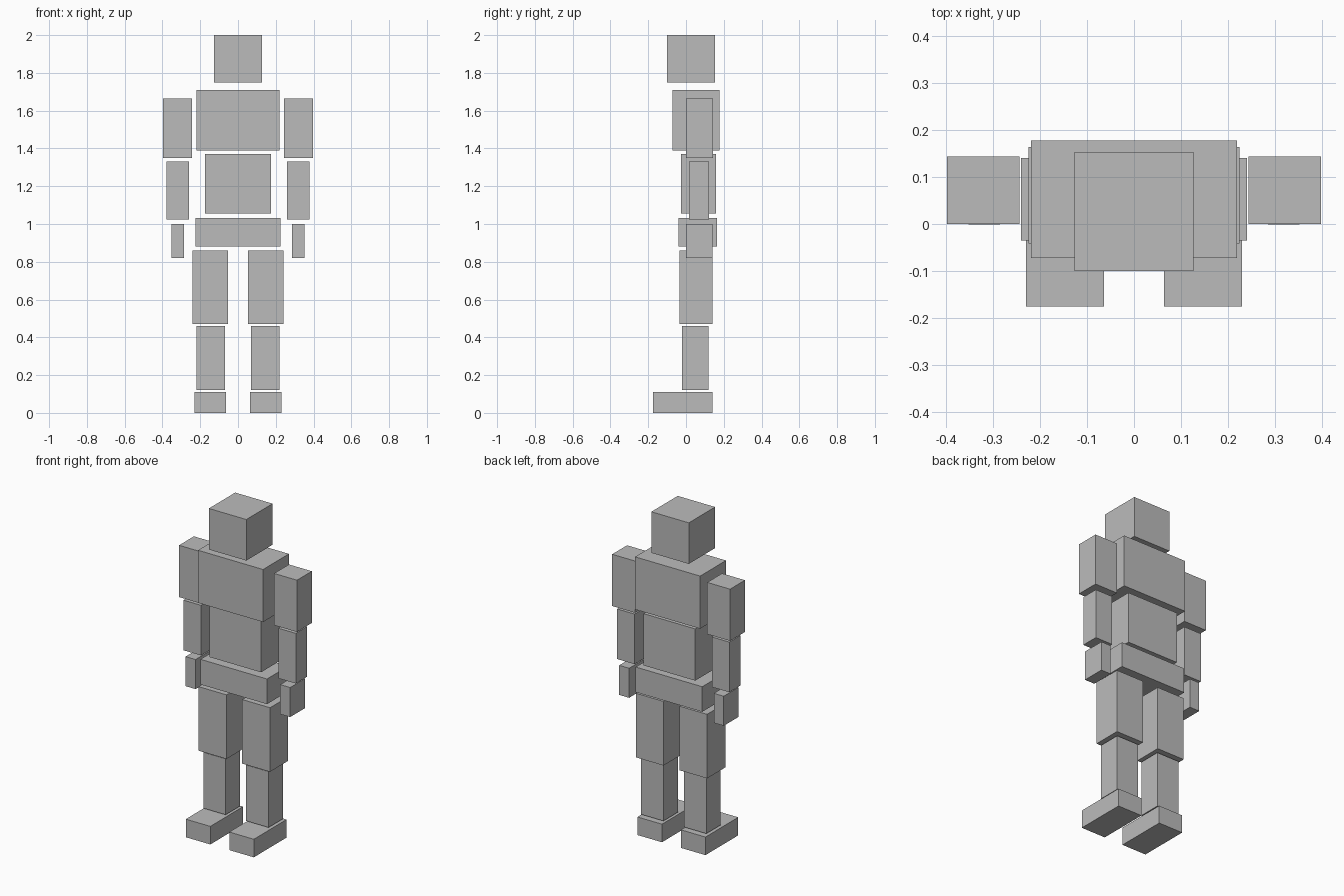
import bpy

if "Cube" in bpy.data.objects:
    bpy.data.objects.remove(bpy.data.objects["Cube"])

grey = bpy.data.materials.new("plain_grey")
grey.diffuse_color = (0.5, 0.5, 0.5, 1.0)
grey.use_nodes = True
grey.node_tree.nodes["Principled BSDF"].inputs["Base Color"].default_value = grey.diffuse_color


def box(name, x, y, z):
    """Block spanning the given (min, max) ranges."""
    spans = (x, y, z)
    bpy.ops.mesh.primitive_cube_add(size=1, location=[(a + b) / 2 for a, b in spans])
    ob = bpy.context.object
    ob.name = name
    ob.scale = [b - a for a, b in spans]
    bpy.ops.object.transform_apply(location=False, rotation=False, scale=True)
    ob.data.materials.append(grey)


# Head and trunk, centred on x
for name, half, y, z in (
    ("head", 0.126, (-0.10, 0.153), (1.75, 2.0)),
    ("chest", 0.219, (-0.072, 0.177), (1.39, 1.71)),
    ("abdomen", 0.174, (-0.027, 0.16), (1.055, 1.37)),
    ("pelvis", 0.224, (-0.041, 0.164), (0.88, 1.033)),
):
    box(name, (-half, half), y, z)

# Limbs, mirrored left and right
for name, (inner, outer), y, z in (
    ("upper_arm", (0.243, 0.397), (0.0, 0.143), (1.35, 1.665)),
    ("forearm", (0.26, 0.378), (0.016, 0.123), (1.025, 1.33)),
    ("hand", (0.285, 0.352), (-0.001, 0.14), (0.82, 1.0)),
    ("thigh", (0.053, 0.24), (-0.035, 0.14), (0.47, 0.86)),
    ("shin", (0.069, 0.22), (-0.02, 0.118), (0.12, 0.46)),
    ("foot", (0.064, 0.229), (-0.175, 0.14), (0.0, 0.11)),
):
    box(name + "_left", (inner, outer), y, z)
    box(name + "_right", (-outer, -inner), y, z)
